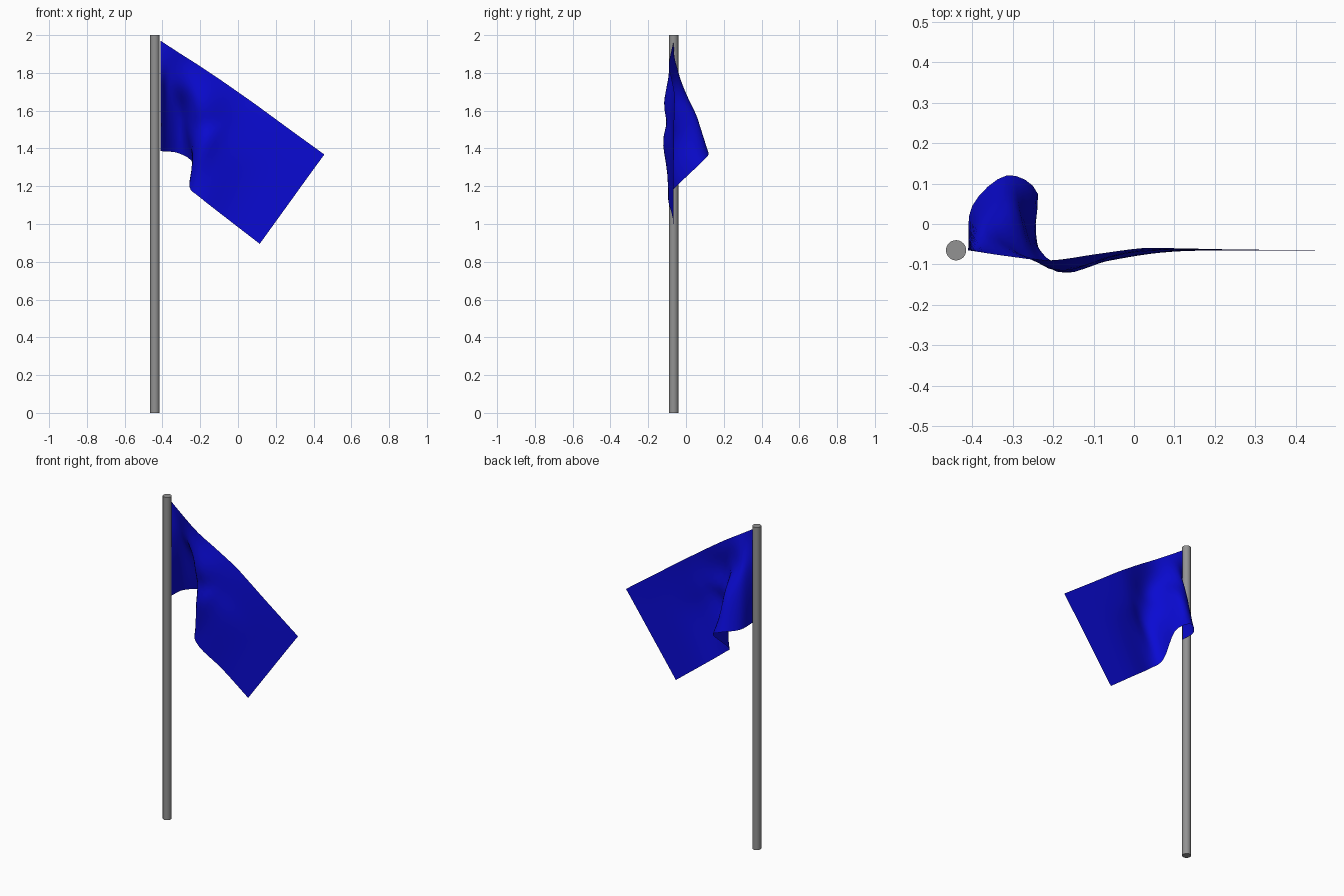
import bpy, bmesh
from mathutils import Vector

if "Cube" in bpy.data.objects:
    bpy.data.objects.remove(bpy.data.objects["Cube"])

PX, PY = -0.44, -0.065   # pole axis


def material(name, colour):
    m = bpy.data.materials.new(name)
    m.diffuse_color = (*colour, 1)
    m.use_nodes = True
    m.node_tree.nodes["Principled BSDF"].inputs["Base Color"].default_value = m.diffuse_color
    return m


# Pole
bpy.ops.mesh.primitive_cylinder_add(vertices=32, radius=0.025, depth=2, location=(PX, PY, 1))
pole = bpy.context.object
pole.name = "pole"
bpy.ops.object.shade_smooth_by_angle()
pole.data.materials.append(material("dark_grey", (.29, .29, .29)))

# Flag cross-sections, hoist to fly, from the top edge to the bottom edge
top = [(-.41, PY, 1.97), (-.31, -.08, 1.905), (-.208, -.09, 1.84), (-.097, -.075, 1.766),
       (.018, -.06, 1.686), (.10, -.06, 1.628), (.25, -.063, 1.518), (.457, PY, 1.368)]
upper = [(-.41, PY, 1.825), (-.35, -.035, 1.78), (-.265, -.078, 1.71), (-.19, -.115, 1.62),
         (-.085, -.09, 1.55), (-.005, -.073, 1.50), (.15, -.066, 1.40), (.371, PY, 1.25)]
middle = [(-.41, PY, 1.68), (-.375, .01, 1.645), (-.295, .045, 1.58), (-.255, -.025, 1.49),
          (-.19, -.118, 1.43), (-.085, -.095, 1.37), (.08, -.068, 1.27), (.286, PY, 1.132)]
bottom = [(-.41, PY, 1.39), (-.40, .045, 1.385), (-.315, .12, 1.375), (-.238, .075, 1.32),
          (-.258, -.05, 1.20), (-.20, -.095, 1.14), (-.06, -.07, 1.03), (.115, PY, .895)]
rows = [[Vector(p) for p in r] for r in (top, upper, middle, bottom)]


def along(row, t):
    """Smooth curve through a list of points; t counts points."""
    i = min(int(t), len(row) - 2)
    f = t - i
    b, c = row[i], row[i + 1]
    a = row[i - 1] if i else 2 * b - c
    d = row[i + 2] if i + 2 < len(row) else 2 * c - b
    return 0.5 * (2 * b + (c - a) * f + (2 * a - 5 * b + 4 * c - d) * f * f
                  + (3 * b - a - 3 * c + d) * f ** 3)


# Flag cloth
NU, NV = 28, 15
bm = bmesh.new()
grid = [[bm.verts.new(along([along(r, 7 * i / NU) for r in rows], 3 * j / NV))
         for j in range(NV + 1)] for i in range(NU + 1)]
for i in range(NU):
    for j in range(NV):
        bm.faces.new((grid[i][j], grid[i][j + 1], grid[i + 1][j + 1], grid[i + 1][j])).smooth = True
mesh = bpy.data.meshes.new("flag")
bm.to_mesh(mesh)
bm.free()
flag = bpy.data.objects.new("flag", mesh)
bpy.context.collection.objects.link(flag)
mesh.materials.append(material("blue_cloth", (.003, .003, .65)))
